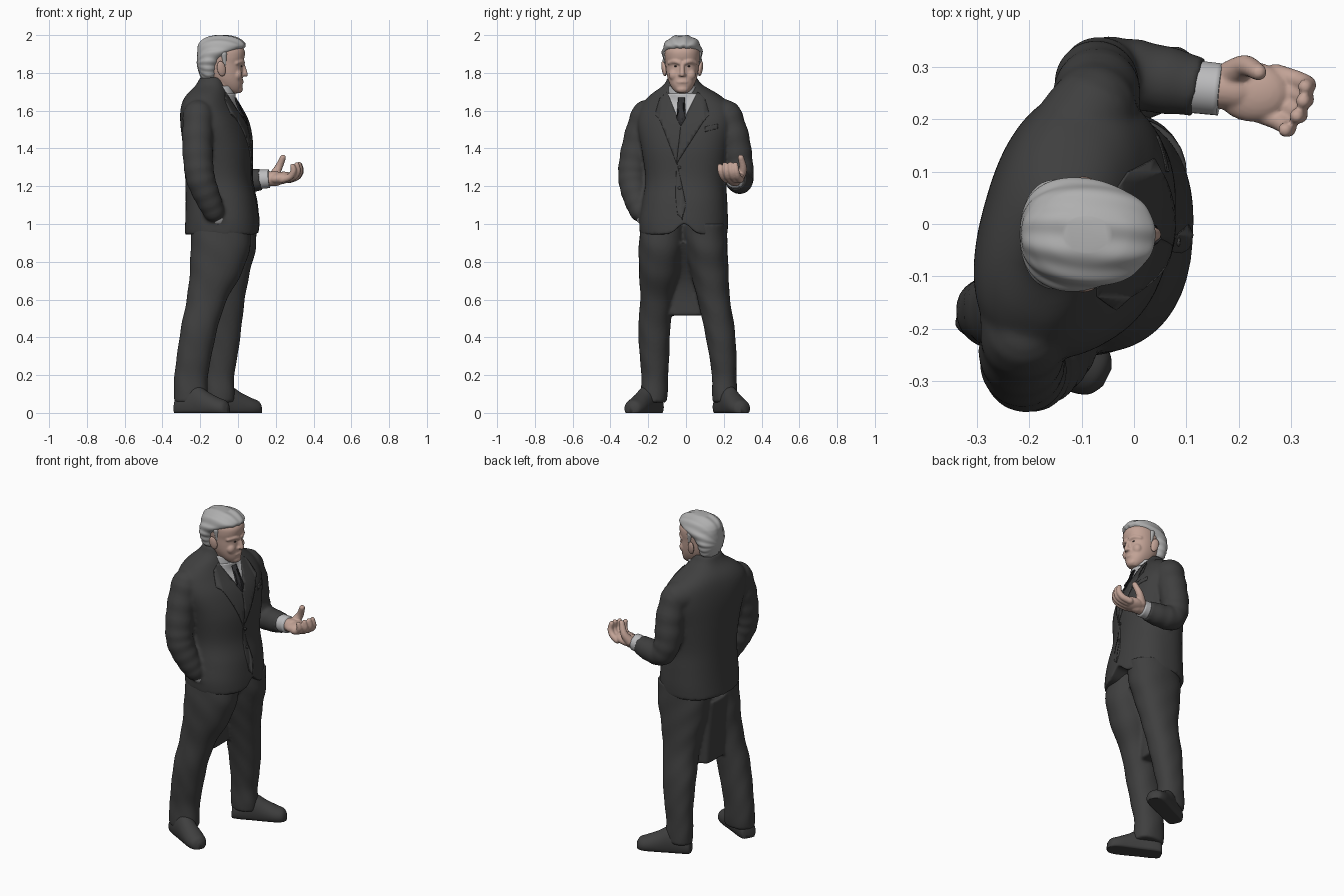
import bpy, bmesh, math
from mathutils import Vector, Matrix
from mathutils.bvhtree import BVHTree

if "Cube" in bpy.data.objects:
    bpy.data.objects.remove(bpy.data.objects["Cube"])


def material(name, rgb):
    m = bpy.data.materials.new(name)
    m.diffuse_color = (*rgb, 1)
    m.use_nodes = True
    m.node_tree.nodes["Principled BSDF"].inputs["Base Color"].default_value = m.diffuse_color
    return m


SUIT = material("suit grey", (0.05, 0.05, 0.05))
TIE = material("tie dark", (0.03, 0.03, 0.033))
SHIRT = material("shirt white", (0.50, 0.50, 0.51))
SKIN = material("skin", (0.54, 0.365, 0.305))
HAIR = material("hair silver", (0.43, 0.43, 0.43))
EYE = material("eye dark", (0.04, 0.03, 0.03))


# ---------- helpers ----------
def finish(name, bm, mat):
    bmesh.ops.recalc_face_normals(bm, faces=bm.faces)
    me = bpy.data.meshes.new(name)
    bm.to_mesh(me)
    bm.free()
    me.materials.append(mat)
    for p in me.polygons:
        p.use_smooth = True
    ob = bpy.data.objects.new(name, me)
    bpy.context.collection.objects.link(ob)
    return ob


def skin_rings(name, rings, mat):
    bm = bmesh.new()
    vs = [[bm.verts.new(p) for p in r] for r in rings]
    n = len(vs[0])
    for a, b in zip(vs, vs[1:]):
        for i in range(n):
            j = (i + 1) % n
            bm.faces.new((a[i], a[j], b[j], b[i]))
    bm.faces.new(vs[0])
    bm.faces.new(vs[-1])
    return finish(name, bm, mat)


def spline(pts, k=6):
    p = [pts[0]] + list(pts) + [pts[-1]]
    out = []
    for i in range(1, len(p) - 2):
        for s in range(k):
            t = s / k
            out.append([0.5 * (2 * b + (c - a) * t + (2 * a - 5 * b + 4 * c - d) * t * t
                               + (3 * b - a - 3 * c + d) * t ** 3)
                        for a, b, c, d in zip(p[i - 1], p[i], p[i + 1], p[i + 2])])
    return out + [list(pts[-1])]


def loft(name, secs, mat, power=2.0, n=48, fold=0.0):
    """Horizontal superellipse sections: x, y, z, half depth, half width, turn."""
    rings = []
    for x, y, z, a, b, rot in spline(secs):
        r, ring = math.radians(rot), []
        for i in range(n):
            t = 2 * math.pi * i / n
            c, s = math.cos(t), math.sin(t)
            f = 1 + fold * math.sin(z * 40 + 2.6 * math.sin(t + 1) + 3 * c)
            u = f * a * math.copysign(abs(c) ** (2 / power), c)
            v = f * b * math.copysign(abs(s) ** (2 / power), s)
            ring.append((x + u * math.cos(r) - v * math.sin(r),
                         y + u * math.sin(r) + v * math.cos(r), z))
        rings.append(ring)
    return skin_rings(name, rings, mat)


def tube(name, pts, mat, n=24, round_ends=True, fold=0.0):
    """Round tube through points x, y, z, radius."""
    path = spline(pts)
    pos = [Vector(p[:3]) for p in path]
    last = len(path) - 1
    rings = []
    for i, p in enumerate(path):
        d = (pos[min(i + 1, last)] - pos[max(i - 1, 0)]).normalized()
        side = d.cross(Vector((0.3, 1, 0.1))).normalized()
        up = d.cross(side)
        caps = [(0, 1)]
        arc = [(math.sin(q), math.cos(q)) for q in (0.5, 0.95, 1.4)]
        if round_ends and i == 0:
            caps = [(-s, c) for s, c in reversed(arc)] + caps
        if round_ends and i == last:
            caps = caps + arc
        r = p[3] * (1 + fold * math.sin(i * 1.5))
        for s, c in caps:
            o = pos[i] + d * s * r
            rings.append([o + (side * math.cos(t) + up * math.sin(t)) * r * c
                          for t in (2 * math.pi * k / n for k in range(n))])
    return skin_rings(name, rings, mat)


def ball(name, loc, scale, mat, turn=(0, 0, 0)):
    bm = bmesh.new()
    bmesh.ops.create_uvsphere(bm, u_segments=24, v_segments=14, radius=1)
    m = Matrix.Translation(loc)
    for a, ax in zip(turn, "XYZ"):
        m = m @ Matrix.Rotation(math.radians(a), 4, ax)
    bmesh.ops.transform(bm, matrix=m @ Matrix.Diagonal((*scale, 1)), verts=bm.verts)
    return finish(name, bm, mat)


def fuse(name, obs, voxel, smooth):
    """Join parts into one smooth skin."""
    bpy.ops.object.select_all(action='DESELECT')
    for o in obs:
        o.select_set(True)
    ob = bpy.context.view_layer.objects.active = obs[0]
    bpy.ops.object.join()
    ob.name = name
    m = ob.modifiers.new("remesh", 'REMESH')
    m.mode, m.voxel_size, m.use_smooth_shade = 'VOXEL', voxel, True
    s = ob.modifiers.new("smooth", 'SMOOTH')
    s.factor, s.iterations = 0.5, smooth
    for mod in ("remesh", "smooth"):
        bpy.ops.object.modifier_apply(modifier=mod)
    return ob


def plate(name, outline, mat, targets, off=0.004, step=0.02):
    """Thin panel, outlined in y and z, laid on the front of the targets."""
    bm = bmesh.new()
    bm.faces.new([bm.verts.new((0, y, z)) for y, z in outline])
    bmesh.ops.triangulate(bm, faces=bm.faces)
    for axis, lo in ((1, -0.3), (2, 0.9)):
        for k in range(50):
            co, no = Vector((0, 0, 0)), Vector((0, 0, 0))
            co[axis], no[axis] = lo + k * step, 1
            bmesh.ops.bisect_plane(bm, geom=bm.verts[:] + bm.edges[:] + bm.faces[:],
                                   plane_co=co, plane_no=no)
    for v in bm.verts[:]:
        hits = [t.ray_cast(Vector((2, v.co.y, v.co.z)), Vector((-1, 0, 0)))[0] for t in targets]
        xs = [h.x for h in hits if h]
        if xs:
            v.co.x = max(xs) + off
        else:
            bm.verts.remove(v)
    ob = finish(name, bm, mat)
    if sum(p.normal.x for p in ob.data.polygons) < 0:
        ob.data.flip_normals()
    m = ob.modifiers.new("thickness", 'SOLIDIFY')
    m.thickness, m.offset = 0.008, -1
    return ob


# ---------- jacket with sleeves ----------
torso = loft("torso", [
    (-.084, -.012, .945, .198, .232, -3), (-.084, -.012, 1.02, .194, .234, -4),
    (-.088, -.006, 1.12, .187, .224, -6), (-.10, 0, 1.24, .176, .214, -9),
    (-.106, 0, 1.40, .178, .236, -12), (-.124, 0, 1.53, .166, .26, -16),
    (-.144, 0, 1.62, .140, .245, -17), (-.150, -.005, 1.68, .115, .19, -15),
    (-.142, -.015, 1.735, .080, .105, -8), (-.138, -.02, 1.775, .064, .078, 0)], SUIT, 2.35, 64)
shoulders = tube("shoulders", [(-.085, .21, 1.57, .088), (-.14, .1, 1.585, .105), (-.165, 0, 1.6, .11),
                               (-.19, -.1, 1.585, .105), (-.21, -.2, 1.57, .086)], SUIT)
left_arm = tube("left_arm", [
    (-.08, .215, 1.575, .082), (-.07, .255, 1.45, .082), (-.07, .278, 1.32, .077),
    (-.04, .287, 1.24, .071), (.03, .28, 1.228, .067), (.125, .262, 1.236, .058)],
    SUIT, round_ends=False, fold=.025)
right_arm = tube("right_arm", [
    (-.21, -.21, 1.575, .082), (-.215, -.25, 1.45, .081), (-.21, -.277, 1.32, .079),
    (-.195, -.282, 1.23, .076), (-.16, -.265, 1.14, .068), (-.13, -.243, 1.07, .058)],
    SUIT, fold=.025)
pocket = tube("pocket_bulge", [(-.085, -.2, 1.02, .052), (-.02, -.18, .985, .05)], SUIT)
jacket = fuse("jacket", [torso, shoulders, left_arm, right_arm, pocket], .009, 6)
# cutaway at the front hem
for v in jacket.data.vertices:
    if v.co.z < 1.06 and v.co.x > -.02:
        v.co.z += .055 * math.exp(-((v.co.y + .01) / .05) ** 2) * (1.06 - v.co.z) / .115

# ---------- trousers ----------
right_leg = loft("right_leg", [
    (-.09, -.115, 1.0, .155, .125, 0), (-.093, -.130, .88, .158, .12, 0),
    (-.118, -.14, .74, .138, .108, 0), (-.165, -.155, .60, .107, .087, 0),
    (-.205, -.168, .45, .097, .085, 0), (-.232, -.167, .30, .092, .078, 0),
    (-.248, -.165, .20, .089, .071, 0), (-.25, -.168, .11, .09, .072, 0),
    (-.25, -.172, .055, .088, .07, 0)], SUIT, 2.2, fold=.012)
left_leg = loft("left_leg", [
    (-.06, .095, 1.0, .16, .12, 0), (-.063, .108, .87, .157, .112, 0),
    (-.068, .125, .74, .130, .1, 0), (-.070, .147, .60, .106, .086, 0),
    (-.080, .176, .45, .098, .081, 0), (-.088, .195, .30, .086, .072, 0),
    (-.098, .202, .20, .078, .065, 0), (-.098, .204, .11, .08, .066, 0),
    (-.098, .206, .055, .078, .064, 0)], SUIT, 2.2, fold=.012)
web = loft("web", [(-.165, 0, .515, .05, .1, 0), (-.16, 0, .7, .065, .1, 0),
                   (-.11, 0, .9, .13, .1, 0)], SUIT, 4)
trousers = fuse("trousers", [right_leg, left_leg, web], .009, 4)


# ---------- shoes ----------
def shoe(name, x, y, turn):
    rings, r = [], math.radians(turn)
    for u, w, h in spline([(-.152, .025, .05), (-.142, .045, .085), (-.1, .053, .12), (-.03, .054, .145),
                           (.04, .057, .108), (.10, .057, .08), (.14, .045, .064), (.158, .018, .04)]):
        ring = []
        for k in range(32):
            t = 2 * math.pi * k / 32
            v = w * math.cos(t)
            z = max(0, h * (0.35 + 0.65 * math.sin(t)))
            ring.append((x + u * math.cos(r) - v * math.sin(r), y + u * math.sin(r) + v * math.cos(r), z))
        rings.append(ring)
    return skin_rings(name, rings, SUIT)


shoe("right_shoe", -.192, -.222, -27)
shoe("left_shoe", -.024, .24, 24)

# ---------- shirt, tie and jacket details ----------
collar = loft("shirt_collar", [(-.1, -.018, 1.62, .08, .085, 0), (-.093, -.018, 1.68, .076, .08, 0),
                               (-.088, -.018, 1.73, .068, .074, 0)], SHIRT)
dg = bpy.context.evaluated_depsgraph_get()
front = [BVHTree.FromObject(jacket, dg)]
chest = front + [BVHTree.FromObject(collar, dg)]
plate("shirt_front", [(-.10, 1.69), (.065, 1.69), (.045, 1.62), (-.03, 1.52), (-.085, 1.60)], SHIRT, chest, .004)
plate("tie", [(-.042, 1.67), (-.004, 1.67), (-.014, 1.625), (-.004, 1.56), (-.028, 1.52),
              (-.05, 1.56), (-.034, 1.625)], TIE, chest, .009, .012)
plate("left_lapel", [(.062, 1.70), (.10, 1.665), (.125, 1.58), (.10, 1.555), (-.05, 1.32), (-.028, 1.52)],
      SUIT, front, .006)
plate("right_lapel", [(-.10, 1.70), (-.14, 1.665), (-.165, 1.58), (-.14, 1.555), (-.05, 1.32), (-.028, 1.52)],
      SUIT, front, .006)
plate("front_edge", [(-.05, 1.33), (-.056, 1.15), (-.045, 1.05), (-.02, 1.03), (.0, 1.1), (-.02, 1.2)],
      SUIT, front, .003)
plate("breast_pocket", [(.10, 1.49), (.17, 1.505), (.17, 1.53), (.10, 1.515)], SUIT, front, .003)
for i, z in enumerate((1.30, 1.19)):
    plate("button_%d" % (i + 1), [(-.035 + .008 * math.cos(a), z + .008 * math.sin(a))
                                  for a in (k * math.pi / 5 for k in range(10))], SUIT, front, .007)
tube("left_cuff", [(.09, .265, 1.235, .051), (.165, .257, 1.24, .05)], SHIRT, round_ends=False)
tube("right_cuff", [(-.14, -.24, 1.08, .045), (-.105, -.217, 1.03, .043)], SHIRT)

# ---------- left hand, palm up ----------
parts = [ball("palm", (.225, .253, 1.243), (.072, .058, .033), SKIN, (0, -8, -8)),
         tube("wrist", [(.14, .26, 1.238, .038), (.2, .257, 1.24, .04)], SKIN),
         tube("thumb", [(.185, .285, 1.25, .028), (.213, .302, 1.295, .021), (.238, .29, 1.352, .016)], SKIN)]
for y0, y1, reach, top in ((.287, .262, .008, 0), (.263, .235, .004, .002), (.238, .206, -.008, 0),
                           (.215, .18, -.03, -.008)):
    parts.append(tube("finger", [(.262 + reach, y0, 1.235, .0195), (.305 + reach, (y0 + y1) / 2, 1.25, .018),
                                 (.324 + reach, y1 + .004, 1.28, .0165), (.319 + reach, y1, 1.314 + top, .014)], SKIN))
fuse("left_hand", parts, .005, 3)

# ---------- head ----------
HY = -.02
skull = loft("skull", [(-.012, HY, 1.692, .018, .024, 0), (-.03, HY, 1.708, .046, .045, 0),
                       (-.045, HY, 1.735, .069, .063, 0), (-.06, HY, 1.77, .085, .077, 0),
                       (-.07, HY, 1.81, .094, .085, 0), (-.075, HY, 1.85, .1, .089, 0),
                       (-.075, HY, 1.885, .110, .093, 0), (-.078, HY, 1.92, .112, .091, 0),
                       (-.085, HY, 1.96, .09, .07, 0)], SKIN, 2.25)
face = [skull, tube("neck", [(-.11, HY, 1.64, .066), (-.092, HY, 1.78, .064)], SKIN),
        tube("nose", [(.025, HY, 1.848, .010), (.034, HY, 1.815, .012), (.039, HY, 1.792, .014)], SKIN),
        ball("lips", (.015, HY, 1.752), (.016, .034, .012), SKIN),
        ball("chin", (.002, HY, 1.714), (.024, .034, .022), SKIN)]
for s in (-1, 1):
    face += [ball("nostril", (.026, HY + s * .013, 1.79), (.012, .009, .009), SKIN),
             tube("brow", [(.026, HY + s * .014, 1.853, .012), (.018, HY + s * .04, 1.861, .013),
                           (-.008, HY + s * .07, 1.852, .010)], SKIN),
             ball("cheek", (-.004, HY + s * .042, 1.79), (.026, .03, .032), SKIN)]
fuse("face", face, .005, 5)
for s, side in ((-1, "right"), (1, "left")):
    ball(side + "_ear", (-.088, HY + s * .097, 1.822), (.023, .011, .041), SKIN, (s * -10, -10, s * -15))
    ball(side + "_eye", (.0165, HY + s * .033, 1.835), (.005, .012, .004), EYE, (0, 0, s * -22))
    tube(side + "_sideburn", [(-.075, HY + s * .085, 1.90, .018), (-.07, HY + s * .082, 1.845, .009)], HAIR)

# ---------- combed-back hair ----------
hair = loft("hair", [(-.150, HY, 1.75, .035, .052, 0), (-.156, HY, 1.79, .047, .08, 0),
                     (-.157, HY, 1.84, .060, .097, 0), (-.146, HY, 1.875, .072, .104, 0),
                     (-.120, HY, 1.905, .096, .107, 0), (-.095, HY, 1.928, .120, .104, 0),
                     (-.085, HY, 1.948, .126, .097, 0), (-.086, HY, 1.97, .110, .083, 0),
                     (-.087, HY, 1.988, .080, .060, 0), (-.09, HY, 1.997, .045, .034, 0)], HAIR, 2.1, 120)
for v in hair.data.vertices:
    dy, dz = v.co.y - HY, v.co.z - 1.84
    ridge = .0028 * math.sin(math.atan2(dy, dz) * 16 + 10 * v.co.x)
    out = Vector((0, dy, dz)).normalized()
    v.co += out * ridge
    v.co.z = min(2.0, v.co.z)
